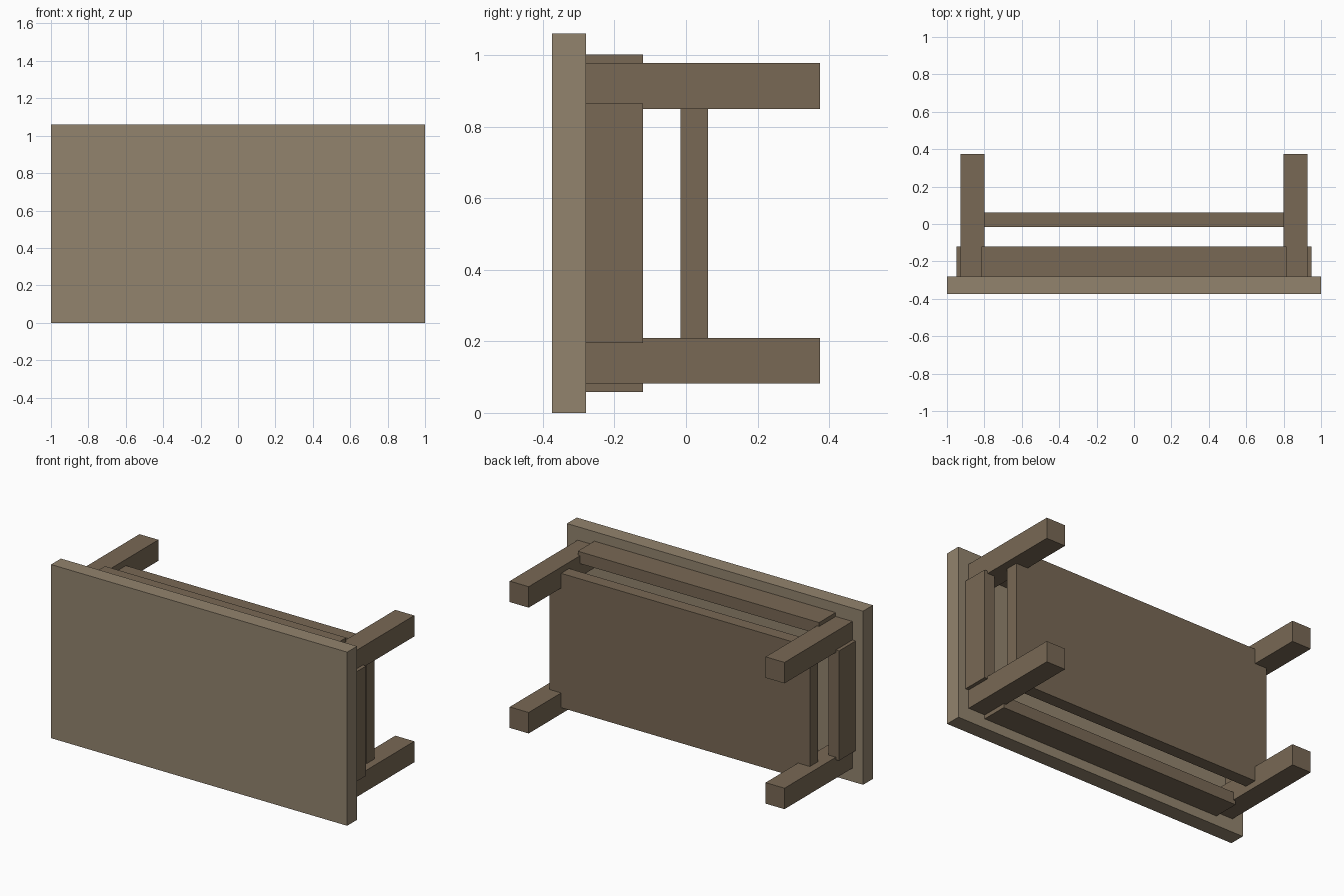
import bpy

if "Cube" in bpy.data.objects:
    bpy.data.objects.remove(bpy.data.objects["Cube"])

H = 1.06  # total height of the tipped-over table


def material(name, color):
    mat = bpy.data.materials.new(name)
    mat.diffuse_color = color
    mat.use_nodes = True
    mat.node_tree.nodes["Principled BSDF"].inputs["Base Color"].default_value = mat.diffuse_color
    return mat


light_wood = material("light_wood", (0.29, 0.23, 0.155, 1))
dark_wood = material("dark_wood", (0.19, 0.14, 0.09, 1))


def box(name, x, y, z, mat):
    """Box from (min, max) ranges on each axis."""
    lo, hi = zip(x, y, z)
    bpy.ops.mesh.primitive_cube_add(
        size=1, location=[(a + b) / 2 for a, b in zip(lo, hi)])
    ob = bpy.context.object
    ob.name = name
    ob.scale = [b - a for a, b in zip(lo, hi)]
    bpy.ops.object.transform_apply(location=False, rotation=False, scale=True)
    ob.data.materials.append(mat)


def mirrored(a, b, side, centre=0.0):
    """Range a..b measured from the centre, on the chosen side."""
    return tuple(sorted((centre + side * a, centre + side * b)))


# Table top, standing on its long edge
box("table_top", (-1, 1), (-0.375, -0.28), (0, H), light_wood)

# Lower shelf, let into the legs
box("shelf", (-0.88, 0.88), (-0.015, 0.062), (0.12, H - 0.12), dark_wood)

for s, side in ((-1, "left"), (1, "right")):
    # Short apron
    box(f"{side}_apron", mirrored(0.88, 0.95, s), (-0.28, -0.12),
        (0.195, H - 0.195), dark_wood)
    # Legs
    for t, level in ((-1, "lower"), (1, "upper")):
        box(f"{level}_{side}_leg", mirrored(0.80, 0.928, s), (-0.28, 0.375),
            mirrored(0.32, 0.448, t, H / 2), dark_wood)

# Long aprons
for t, level in ((-1, "lower"), (1, "upper")):
    box(f"{level}_apron", (-0.815, 0.815), (-0.28, -0.12),
        mirrored(0.40, 0.472, t, H / 2), dark_wood)
